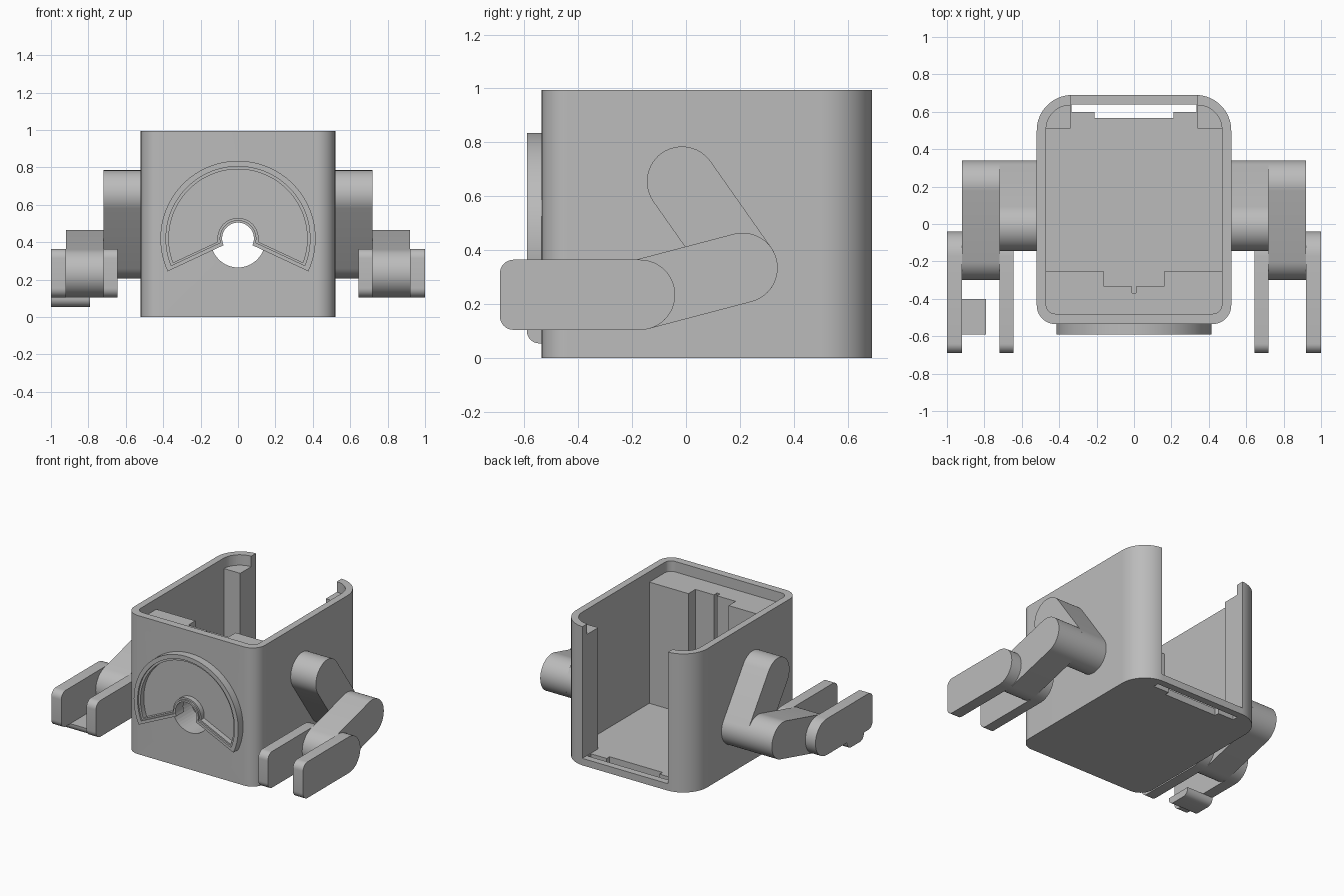
import bpy, bmesh, math
from mathutils import Vector

cube = bpy.data.objects.get("Cube")
if cube:
    bpy.data.objects.remove(cube)

GREY = (0.5, 0.5, 0.5, 1)
mat = bpy.data.materials.new("plain_grey")
mat.use_nodes = True
mat.diffuse_color = GREY
mat.node_tree.nodes["Principled BSDF"].inputs["Base Color"].default_value = GREY


def arc(cx, cy, r, start, end, steps=16):
    """Points on an arc, angles in degrees."""
    angles = [math.radians(start + (end - start) * i / steps) for i in range(steps + 1)]
    return [(cx + r * math.cos(a), cy + r * math.sin(a)) for a in angles]


def prism(name, outline, axis, lo, hi):
    """Extrude a 2D outline along an axis; outline is (y,z), (x,z) or (x,y)."""
    place = {"x": lambda u, v, d: (d, u, v),
             "y": lambda u, v, d: (u, d, v),
             "z": lambda u, v, d: (u, v, d)}[axis]
    bm = bmesh.new()
    face = bm.faces.new([bm.verts.new(place(u, v, lo)) for u, v in outline])
    ext = bmesh.ops.extrude_face_region(bm, geom=[face])
    moved = [g for g in ext["geom"] if isinstance(g, bmesh.types.BMVert)]
    bmesh.ops.translate(bm, verts=moved, vec=Vector(place(0, 0, hi - lo)))
    bmesh.ops.recalc_face_normals(bm, faces=bm.faces)
    mesh = bpy.data.meshes.new(name)
    bm.to_mesh(mesh)
    bm.free()
    mesh.materials.append(mat)
    ob = bpy.data.objects.new(name, mesh)
    bpy.context.collection.objects.link(ob)
    return ob


def cut(ob, *cutters):
    """Subtract hidden cutters from an object."""
    for c in cutters:
        c.hide_render = True
        c.hide_viewport = True
        mod = ob.modifiers.new(c.name, "BOOLEAN")
        mod.operation = "DIFFERENCE"
        mod.solver = "EXACT"
        mod.object = c


def smooth(ob):
    bpy.ops.object.select_all(action="DESELECT")
    ob.select_set(True)
    bpy.context.view_layer.objects.active = ob
    bpy.ops.object.shade_smooth_by_angle(angle=math.radians(30))


def body_outline(w, front, back, r_front, r_back):
    """Rounded rectangle with separate front and back corner radii."""
    return (arc(w - r_back, back - r_back, r_back, 0, 90)
            + arc(r_back - w, back - r_back, r_back, 90, 180)
            + arc(r_front - w, front + r_front, r_front, 180, 270)
            + arc(w - r_front, front + r_front, r_front, 270, 360))


def mirrored(half):
    """Close a half outline across x = 0."""
    return half + [(-x, y) for x, y in reversed(half)]


def capsule(a, b, r):
    """Outline of a bar with round ends at a and b."""
    t = math.degrees(math.atan2(b[1] - a[1], b[0] - a[0]))
    return arc(*a, r, t + 90, t + 270, 24) + arc(*b, r, t - 90, t + 90, 24)


# Hollow body, open at the top and back
body = prism("body", body_outline(0.52, -0.535, 0.69, 0.1, 0.19), "z", 0, 0.995)
rim = prism("rim_cutter", body_outline(0.47, -0.48, 0.635, 0.05, 0.13), "z", 0.92, 1.2)
chamber = prism("chamber_cutter", mirrored([
    (0.012, -0.37), (0.012, -0.335), (0.16, -0.335), (0.16, -0.255), (0.47, -0.255),
    (0.47, 0.51), (0.34, 0.51), (0.34, 0.9)]), "z", 0.05, 1.3)
floor_slot = prism("floor_slot_cutter", mirrored([
    (0.21, 0.567), (0.21, 0.6), (0.335, 0.6), (0.335, 0.64)]), "z", -0.1, 0.2)
front_hole = prism("front_hole_cutter", arc(0, 0.41, 0.145, 0, 352.5, 47), "y", -0.8, -0.3)
cut(body, rim, chamber, floor_slot, front_hole)
smooth(body)


# Raised fan-shaped dial on the front, with a stepped recess
def fan(inner, outer, inset):
    lo, hi = (-25 + math.degrees(math.asin(inset / r)) for r in (inner, outer))
    return (arc(0, 0.42, outer, hi, 180 - hi, 64)
            + arc(0, 0.42, inner, 180 - lo, lo, 32))


dial = prism("dial", fan(0.085, 0.415, 0), "y", -0.59, -0.5)
cut(dial,
    prism("dial_step_cutter", fan(0.098, 0.385, 0.02), "y", -0.7, -0.578),
    prism("dial_recess_cutter", fan(0.11, 0.37, 0.03), "y", -0.7, -0.54))
smooth(dial)

# Jointed arms with forked hands, one on each side
shoulder, elbow, wrist, radius = (-0.015, 0.655), (0.21, 0.335), (-0.17, 0.235), 0.13
fork = (arc(*wrist, radius, -90, 90, 24)
        + arc(-0.64, 0.315, 0.05, 90, 180, 8)
        + arc(-0.64, 0.155, 0.05, 180, 270, 8))
for side, s in (("left", 1), ("right", -1)):
    for part, outline, near, far in (
            ("upper_arm", capsule(shoulder, elbow, radius), 0.5, 0.72),
            ("forearm", capsule(elbow, wrist, radius), 0.72, 0.92),
            ("inner_fork", fork, 0.645, 0.72),
            ("outer_fork", fork, 0.92, 1.0)):
        smooth(prism(f"{side}_{part}", outline, "x", s * near, s * far))

# Small tab under the right hand
tab = (arc(-0.545, 0.1, 0.045, 190, 270, 6) + arc(-0.445, 0.1, 0.045, 270, 350, 6)
       + [(-0.4, 0.106), (-0.59, 0.106)])
smooth(prism("right_hand_tab", tab, "x", -1.0, -0.79))
